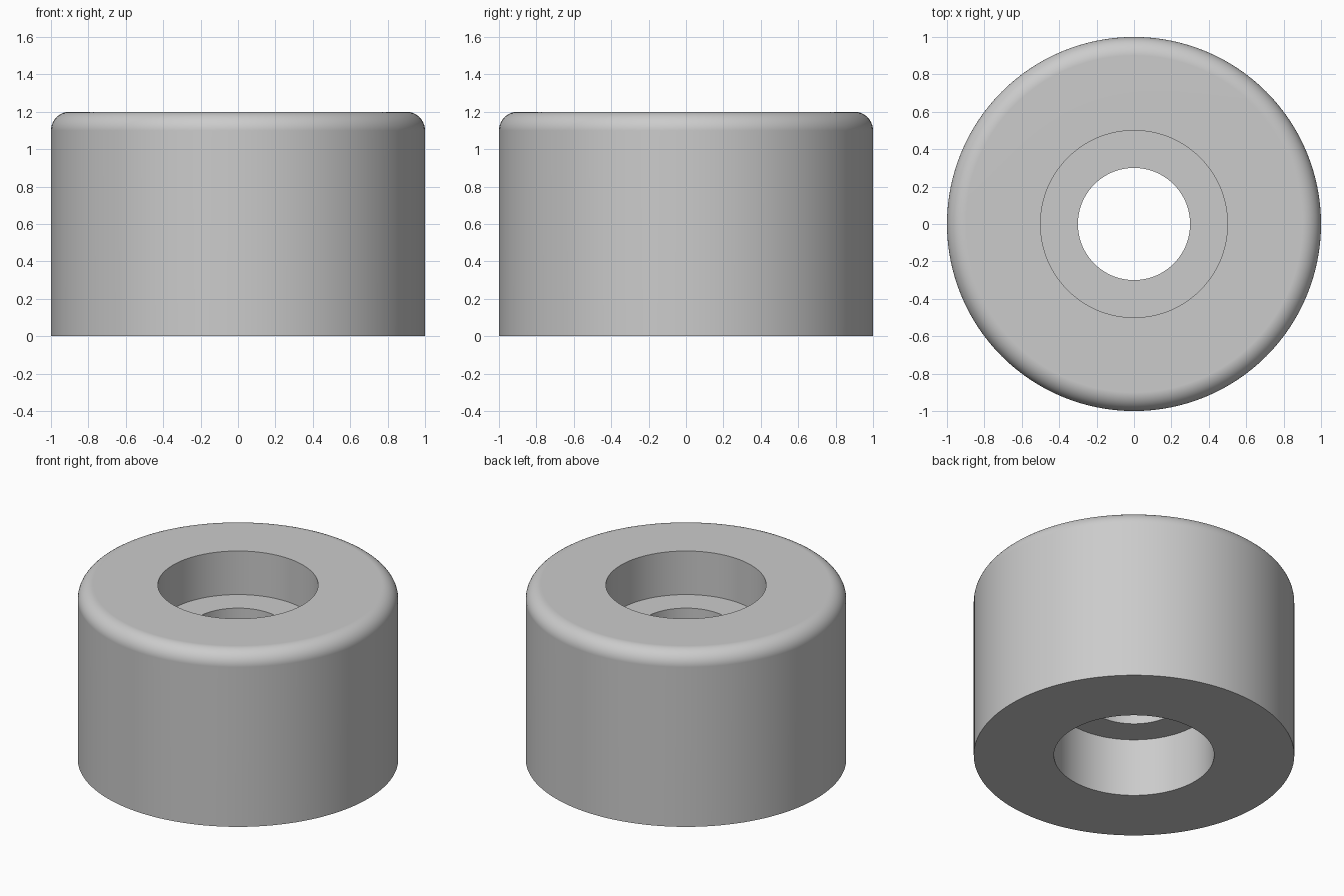
import bpy
import bmesh
from math import sin, cos, pi, radians

cube = bpy.data.objects.get("Cube")
if cube:
    bpy.data.objects.remove(cube, do_unlink=True)

SEGMENTS = 128
HEIGHT, RADIUS, FILLET = 1.2, 1.0, 0.1
BORE, COUNTERBORE = 0.3, 0.5
LOWER_LEDGE, UPPER_LEDGE = 0.4, 0.9

# Single grey material
grey = bpy.data.materials.new("plain grey")
grey.use_nodes = True
colour = (0.6, 0.6, 0.6, 1)
grey.diffuse_color = colour
grey.node_tree.nodes["Principled BSDF"].inputs["Base Color"].default_value = colour

# Half section: outer wall, rounded top rim, then stepped bore from top to bottom
profile = [(RADIUS, 0)]
steps = 10
for i in range(steps + 1):
    a = pi / 2 * i / steps
    profile.append((RADIUS - FILLET + FILLET * cos(a), HEIGHT - FILLET + FILLET * sin(a)))
profile += [
    (COUNTERBORE, HEIGHT), (COUNTERBORE, UPPER_LEDGE),
    (BORE, UPPER_LEDGE), (BORE, LOWER_LEDGE),
    (COUNTERBORE, LOWER_LEDGE), (COUNTERBORE, 0),
]

# Revolve the section into a closed ring
bm = bmesh.new()
verts = [bm.verts.new((r, 0, z)) for r, z in profile]
edges = [bm.edges.new((v, verts[(i + 1) % len(verts)])) for i, v in enumerate(verts)]
bmesh.ops.spin(bm, geom=verts + edges, cent=(0, 0, 0), axis=(0, 0, 1),
               angle=2 * pi, steps=SEGMENTS, use_merge=True)
bmesh.ops.remove_doubles(bm, verts=bm.verts, dist=0.0001)
bmesh.ops.recalc_face_normals(bm, faces=bm.faces)
mesh = bpy.data.meshes.new("stepped_bushing")
bm.to_mesh(mesh)
bm.free()
mesh.materials.append(grey)
bushing = bpy.data.objects.new("stepped_bushing", mesh)
bpy.context.collection.objects.link(bushing)

# Smooth round walls and rim, crisp steps, flat end faces
bpy.ops.object.select_all(action="DESELECT")
bushing.select_set(True)
bpy.context.view_layer.objects.active = bushing
bpy.ops.object.shade_smooth_by_angle(angle=radians(30))
weighted = bushing.modifiers.new("flat ends", "WEIGHTED_NORMAL")
weighted.keep_sharp = True
